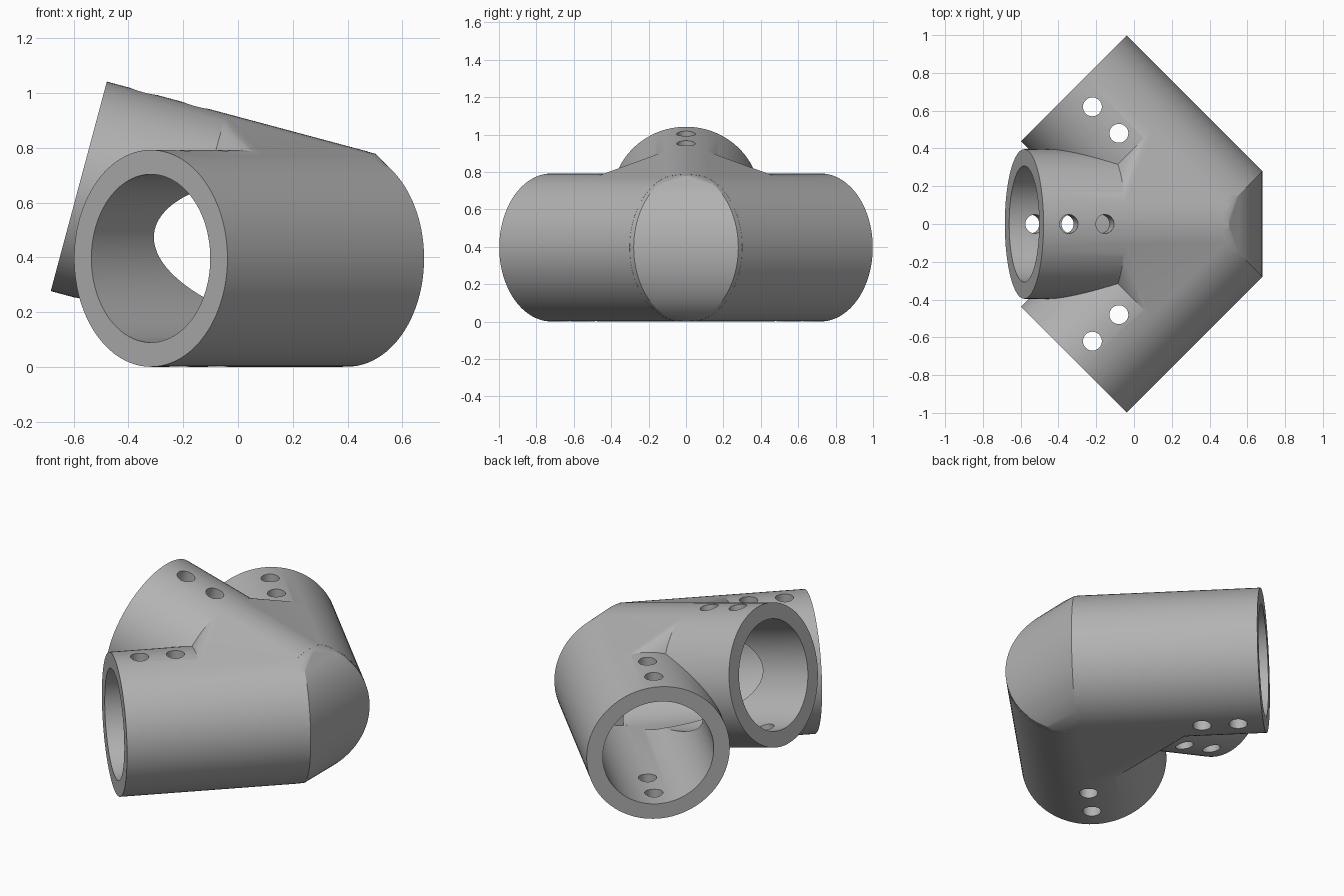
import bpy
import bmesh
from math import cos, sin, radians, pi
from mathutils import Vector

cube = bpy.data.objects.get("Cube")
if cube:
    bpy.data.objects.remove(cube, do_unlink=True)

JOINT = Vector((0.40, 0.0, 0.396))
OUTER, BORE, HOLE = 0.396, 0.307, 0.05
LENGTH, STUB = 1.016, 0.567
SEGMENTS = 96
UP = Vector((0, 0, 1))
TILT = radians(15)

# Each arm: outward direction and its own "up" direction
ARMS = [
    (Vector((-1, -1, 0)).normalized(), UP),
    (Vector((-1, 1, 0)).normalized(), UP),
    (Vector((-cos(TILT), 0, sin(TILT))), Vector((sin(TILT), 0, cos(TILT)))),
]

grey = bpy.data.materials.new("plain_grey")
grey.use_nodes = True
colour = (0.45, 0.45, 0.45, 1)
grey.diffuse_color = colour
grey.node_tree.nodes["Principled BSDF"].inputs["Base Color"].default_value = colour


def ring(bm, centre, axis, up, radius, count):
    side = axis.cross(up)
    return [bm.verts.new(centre + radius * (cos(a) * up + sin(a) * side))
            for a in (2 * pi * i / count for i in range(count))]


def finish(bm, name):
    bmesh.ops.recalc_face_normals(bm, faces=bm.faces)
    mesh = bpy.data.meshes.new(name)
    bm.to_mesh(mesh)
    bm.free()
    obj = bpy.data.objects.new(name, mesh)
    mesh.materials.append(grey)
    bpy.context.collection.objects.link(obj)
    return obj


def cylinder(name, start, end, up, radius, count=SEGMENTS):
    bm = bmesh.new()
    axis = (end - start).normalized()
    a = ring(bm, start, axis, up, radius, count)
    b = ring(bm, end, axis, up, radius, count)
    for i in range(count):
        j = (i + 1) % count
        bm.faces.new((a[i], a[j], b[j], b[i]))
    bm.faces.new(a)
    bm.faces.new(b)
    return finish(bm, name)


def combine(target, tool, operation):
    tool.hide_render = True
    mod = target.modifiers.new("boolean", 'BOOLEAN')
    mod.operation = operation
    mod.solver = 'EXACT'
    mod.object = tool
    bpy.context.view_layer.objects.active = target
    bpy.ops.object.modifier_apply(modifier=mod.name)
    bpy.data.objects.remove(tool, do_unlink=True)


# Solid web: convex skin stretched around three short stubs
bm = bmesh.new()
for axis, up in ARMS:
    for distance in (0.0, STUB):
        ring(bm, JOINT + axis * distance, axis, up, OUTER - 0.0006, SEGMENTS)
bmesh.ops.remove_doubles(bm, verts=bm.verts, dist=0.0005)
bmesh.ops.convex_hull(bm, input=bm.verts)
bmesh.ops.delete(bm, geom=[v for v in bm.verts if not v.link_faces], context='VERTS')
fitting = finish(bm, "pipe_corner_fitting")

# Three sockets
for axis, up in ARMS:
    combine(fitting, cylinder("socket", JOINT + axis * 0.03, JOINT + axis * LENGTH,
                              up, OUTER), 'UNION')

# Bores running into the joint
for axis, up in ARMS:
    combine(fitting, cylinder("bore", JOINT - axis * 0.01, JOINT + axis * 1.1,
                              up, BORE), 'DIFFERENCE')

# Two screw holes straight through each socket
for axis, up in ARMS:
    for distance in (0.679, 0.877):
        centre = JOINT + axis * distance
        combine(fitting, cylinder("screw_hole", centre - up * 0.6, centre + up * 0.6,
                                  axis, HOLE, 32), 'DIFFERENCE')

bpy.ops.object.select_all(action='DESELECT')
fitting.select_set(True)
bpy.context.view_layer.objects.active = fitting
bpy.ops.object.shade_smooth_by_angle(angle=radians(20))
